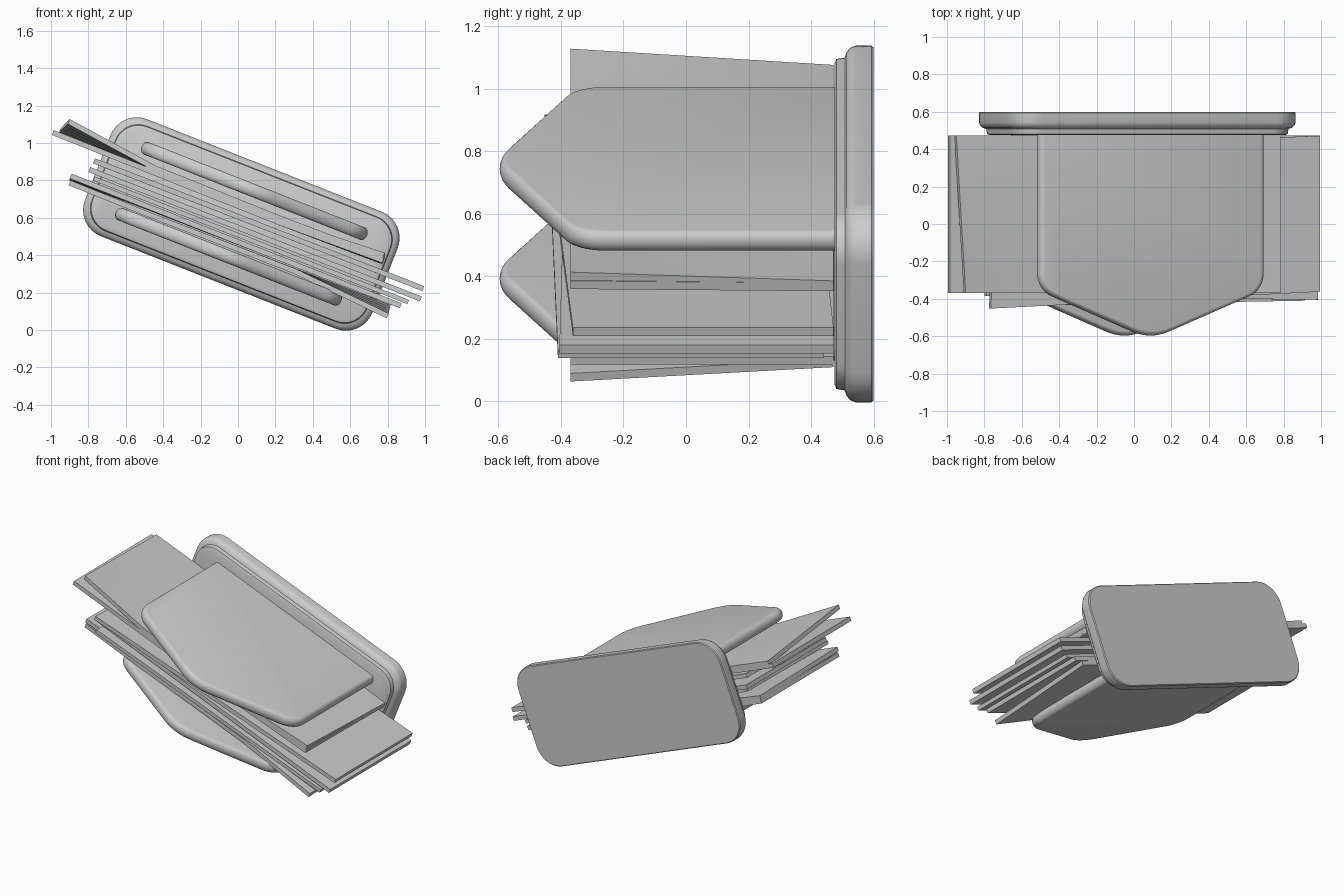
import bpy, bmesh, math
from mathutils import Vector

if "Cube" in bpy.data.objects:
    bpy.data.objects.remove(bpy.data.objects["Cube"])

TILT = math.radians(21.5)
CENTRE = (0.018, 0, 0.567)


def finish(name, bm, smooth=True):
    bmesh.ops.recalc_face_normals(bm, faces=bm.faces)
    me = bpy.data.meshes.new(name)
    bm.to_mesh(me)
    bm.free()
    ob = bpy.data.objects.new(name, me)
    bpy.context.collection.objects.link(ob)
    if smooth:
        bpy.ops.object.select_all(action='DESELECT')
        ob.select_set(True)
        bpy.context.view_layer.objects.active = ob
        bpy.ops.object.shade_smooth_by_angle(angle=math.radians(35))
    return ob


def rounded(points, steps=8):
    """Round each corner (x, y, cut length) of a closed outline."""
    out = []
    for i, (x, y, cut) in enumerate(points):
        p = Vector((x, y))
        if cut == 0:
            out.append(p)
            continue
        a = Vector(points[i - 1][:2]) - p
        b = Vector(points[(i + 1) % len(points)][:2]) - p
        a, b = p + a.normalized() * cut, p + b.normalized() * cut
        w = math.cos((a - p).angle(b - p) / 2 - math.pi / 2)
        w = math.sin((a - p).angle(b - p) / 2)
        for k in range(steps + 1):
            t = k / steps
            k0, k1, k2 = (1 - t) ** 2, 2 * w * t * (1 - t), t * t
            out.append((a * k0 + p * k1 + b * k2) / (k0 + k1 + k2))
    return out


def loft(loops):
    """Skin a stack of matching closed loops and cap both ends."""
    bm = bmesh.new()
    rings = [[bm.verts.new(v) for v in loop] for loop in loops]
    n = len(rings[0])
    for r, s in zip(rings, rings[1:]):
        for i in range(n):
            bm.faces.new((r[i], r[(i + 1) % n], s[(i + 1) % n], s[i]))
    bm.faces.new(rings[0])
    bm.faces.new(rings[-1])
    return bm


def place(ob):
    ob.rotation_euler = (0, TILT, 0)
    ob.location = CENTRE


# Back plate: rounded rectangle with a stepped rim
loops = []
for inset, y in ((.052, .475), (.038, .481), (.034, .508), (.018, .514),
                 (.005, .527), (0, .542), (0, .594), (.005, .6)):
    l, w, r = .825 - inset, .336 - inset, .15 - inset * .6
    ring = rounded([(l, w, r), (-l, w, r), (-l, -w, r), (l, -w, r)])
    loops.append([(p.x, y, p.y) for p in ring])
place(finish("back_plate", loft(loops)))

# Two pointed clamp plates with rounded rims
H = .035
for name, v in (("upper_clamp", .19), ("lower_clamp", -.188)):
    loops = []
    for k in range(11):
        a = math.pi * k / 10 - math.pi / 2
        inset = .026 * (1 - math.cos(a))
        z = v + H * math.sin(a)
        l = .648 - inset
        ring = rounded([(l, .48, 0), (l, -.353 + inset * .35, .09),
                        (0, -.618 + inset, .11),
                        (-l, -.353 + inset * .35, .09), (-l, .48, 0)])
        loops.append([(p.x, p.y, z) for p in ring])
    place(finish(name, loft(loops)))


# Sheets: a front-edge path and a back-edge path (x, z), joined and thickened
def sheet(name, front, back=None, yf=(-.37, -.37), yb=(.472, .472), t=.028):
    back = back or front
    n = len(front)
    up = Vector((math.sin(TILT), 0, math.cos(TILT))) * t / 2
    rows = 5
    loops = []
    for i in range(n):
        s = i / (n - 1)
        f = Vector((front[i][0], yf[0] + (yf[1] - yf[0]) * s, front[i][1]))
        b = Vector((back[i][0], yb[0] + (yb[1] - yb[0]) * s, back[i][1]))
        line = [f.lerp(b, j / (rows - 1)) for j in range(rows)]
        loops.append([p + up for p in line] + [p - up for p in reversed(line)])
    finish(name, loft(loops))


sheet("sheet_lifted",
      [(-.905, 1.115), (-.45, .868), (.2, .607), (.5, .492), (.78, .40)],
      [(-.955, 1.063), (-.45, .865), (.2, .607), (.5, .485), (.78, .372)])
sheet("sheet_top", [(-.99, 1.056), (-.45, .842), (.2, .583), (.775, .372)],
      [(-.99, 1.056), (-.45, .842), (.2, .583), (.775, .365)])
sheet("sheet_skewed", [(-.77, .905), (.99, .222)], [(-.74, .893), (.99, .222)],
      yf=(-.452, -.362), yb=(.40, .472))
sheet("sheet_middle", [(-.795, .858), (.978, .166)], yf=(-.385, -.405), yb=(.474, .474))
sheet("sheet_short", [(-.77, .81), (.91, .15)], [(-.75, .802), (.91, .15)],
      yf=(-.44, -.41), yb=(.41, .44), t=.024)
sheet("sheet_low", [(-.895, .823), (-.5, .668), (.2, .392), (.87, .13)],
      [(-.895, .81), (-.5, .663), (.2, .392), (.87, .13)], t=.028)
sheet("sheet_bottom", [(-.9, .787), (-.5, .627), (.3, .316), (.8, .076)],
      [(-.9, .787), (-.5, .627), (.3, .318), (.81, .122)])
